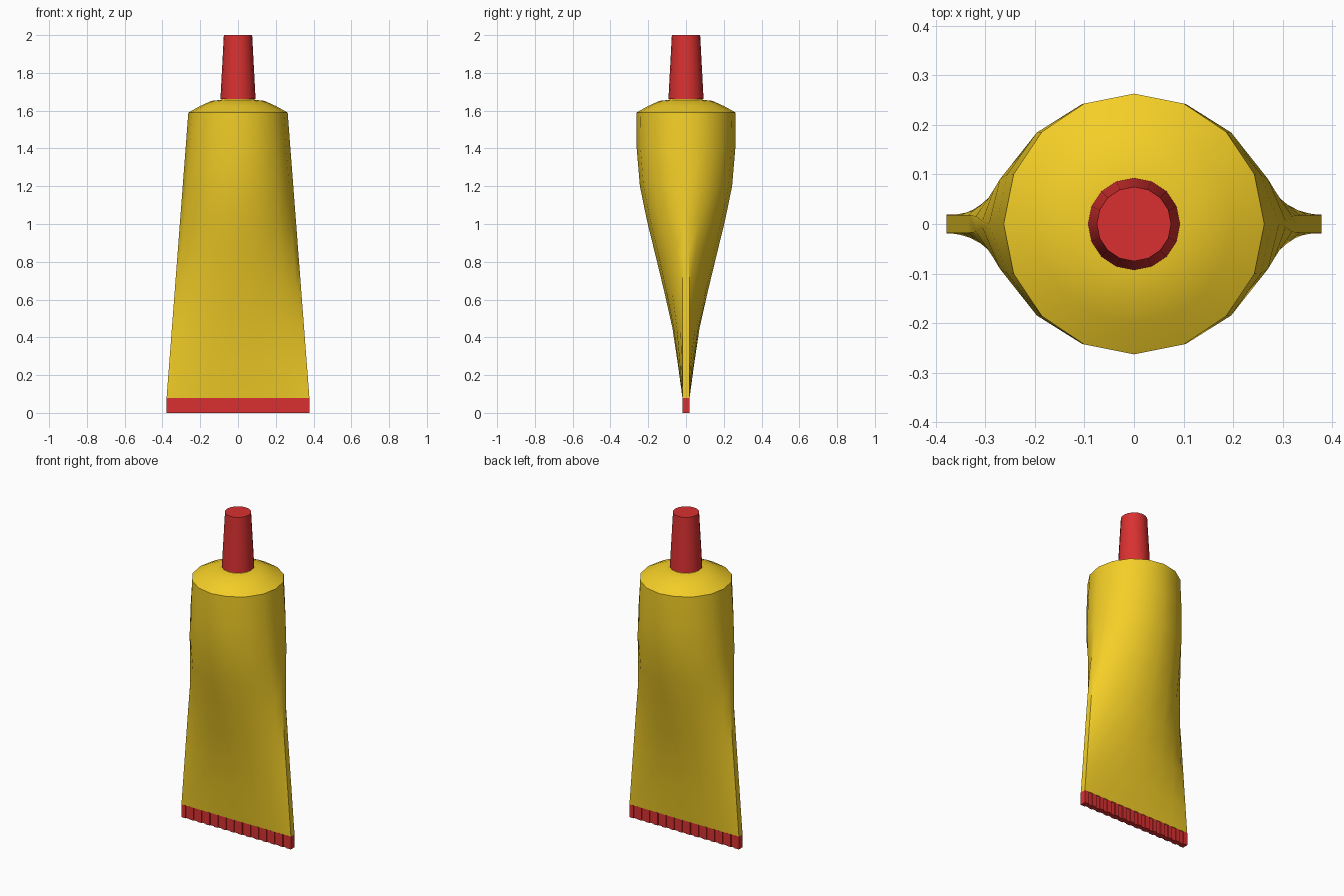
import bpy, bmesh
from math import sin, cos, pi

if "Cube" in bpy.data.objects:
    bpy.data.objects.remove(bpy.data.objects["Cube"])


def material(name, color):
    m = bpy.data.materials.new(name)
    m.diffuse_color = color
    m.use_nodes = True
    m.node_tree.nodes["Principled BSDF"].inputs["Base Color"].default_value = m.diffuse_color
    return m


YELLOW = material("yellow", (0.90, 0.62, 0.02, 1))
RED = material("red", (0.70, 0.03, 0.03, 1))


def loft(name, rings, mat, angle=None):
    """Skin equal-length rings, cap both ends and weld."""
    bm = bmesh.new()
    loops = [[bm.verts.new(p) for p in r] for r in rings]
    n = len(loops[0])
    for lo, hi in zip(loops, loops[1:]):
        for i in range(n):
            j = (i + 1) % n
            bm.faces.new((lo[i], lo[j], hi[j], hi[i]))
    bm.faces.new(loops[0][::-1])
    bm.faces.new(loops[-1])
    bmesh.ops.remove_doubles(bm, verts=bm.verts, dist=0.0003)
    bmesh.ops.recalc_face_normals(bm, faces=bm.faces)
    me = bpy.data.meshes.new(name)
    bm.to_mesh(me)
    bm.free()
    me.materials.append(mat)
    ob = bpy.data.objects.new(name, me)
    bpy.context.collection.objects.link(ob)
    if angle:
        bpy.ops.object.select_all(action='DESELECT')
        ob.select_set(True)
        bpy.context.view_layer.objects.active = ob
        bpy.ops.object.shade_smooth_by_angle(angle=angle)
    return ob


def section(z, x, y, t=0.0, p=1.0, half=8):
    """Lens outline: half sizes x, y; flat edge half thickness t; pinch p."""
    pts = []
    for side in (1, -1):
        for i in range(half + 1):
            a = pi * i / half
            s = max(sin(a), 0.0) ** p
            pts.append((side * x * cos(a), side * (t + (y - t) * s), z))
    return pts


# Tube body: flat at the crimp, round at the shoulder
# (z, half depth, edge half thickness, pinch)
stations = [(0.08, 0.019, 0.018, 1.6), (0.25, 0.042, 0.018, 1.6),
            (0.45, 0.072, 0.018, 1.6), (0.65, 0.117, 0.018, 1.6),
            (0.86, 0.168, 0.016, 1.5), (1.02, 0.207, 0.006, 1.2),
            (1.20, 0.244, 0.0, 1.03), (1.40, 0.261, 0.0, 1.0),
            (1.59, 0.263, 0.0, 1.0)]
rings = [section(z, 0.378 - 0.115 * (z - 0.08) / 1.51, y, t, p)
         for z, y, t, p in stations]
# Domed shoulder and short neck
rings += [section(z, r, r) for z, r in
          [(1.625, 0.20), (1.652, 0.14), (1.657, 0.088), (1.664, 0.085)]]
loft("tube_body", rings, YELLOW, 0.6)

# Tapered nozzle cap
loft("nozzle_cap", [section(1.662, 0.093, 0.093), section(2.0, 0.075, 0.075)],
     RED, 0.6)

# Crimped end seal with vertical ribs
count = 27
step = 0.756 / count
front, back = [], []
for i in range(count):
    d = 0.019 if i % 2 == 0 else 0.013
    for x in (-0.378 + i * step, -0.378 + (i + 1) * step):
        front.append((x, -d))
        back.append((x, d))
outline = front + back[::-1]
loft("crimped_seal", [[(x, y, z) for x, y in outline] for z in (0.0, 0.08)], RED)
